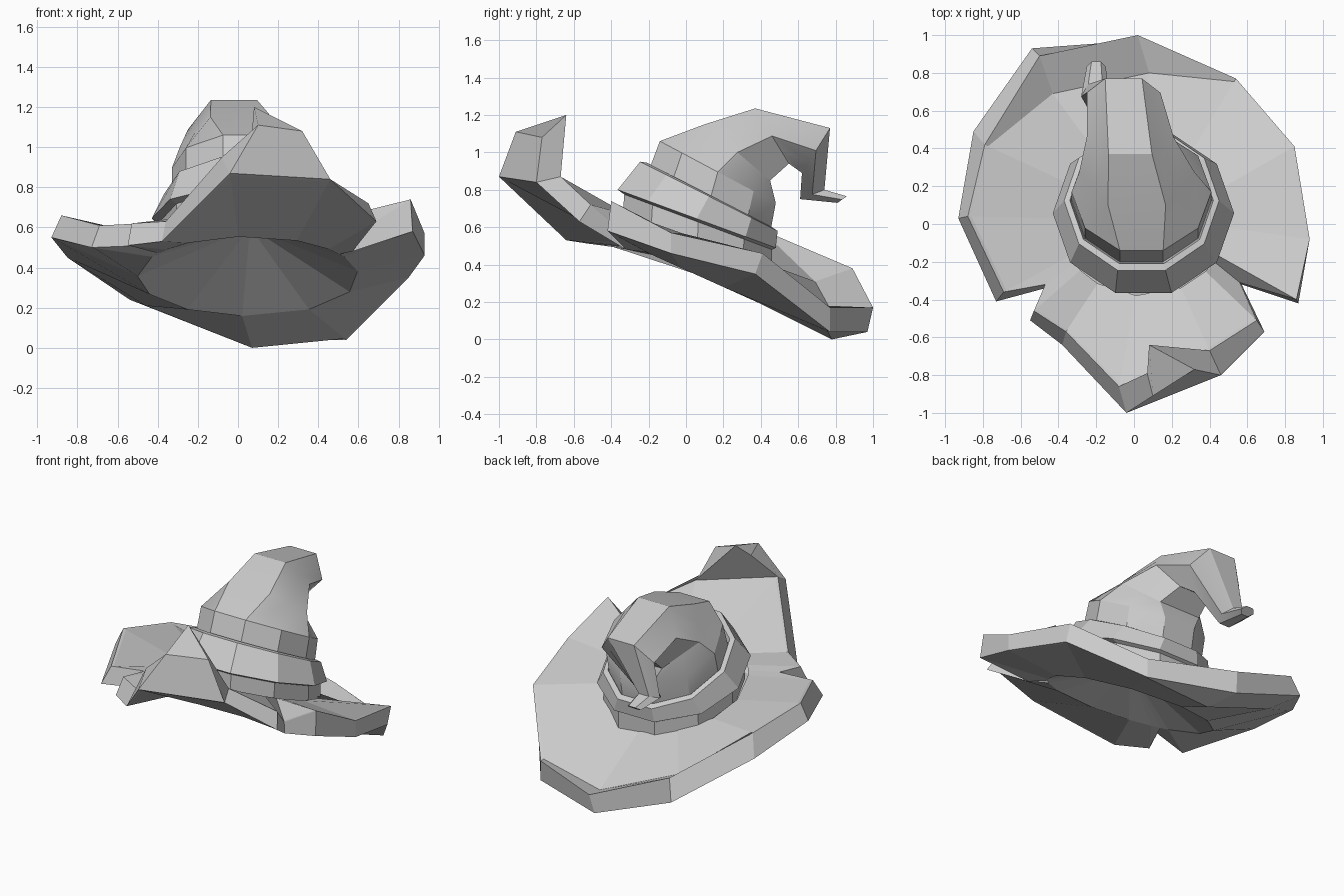
import bpy
import bmesh
import math
from mathutils import Vector

default_cube = bpy.data.objects.get("Cube")
if default_cube:
    bpy.data.objects.remove(default_cube, do_unlink=True)

grey = bpy.data.materials.new("plain grey")
grey.use_nodes = True
grey.diffuse_color = (0.6, 0.6, 0.6, 1)
grey.node_tree.nodes["Principled BSDF"].inputs["Base Color"].default_value = (0.6, 0.6, 0.6, 1)


def finish(name, bm, smooth_angle):
    """Turn a bmesh into a named, coloured object."""
    bmesh.ops.recalc_face_normals(bm, faces=bm.faces)
    mesh = bpy.data.meshes.new(name)
    bm.to_mesh(mesh)
    bm.free()
    mesh.materials.append(grey)
    obj = bpy.data.objects.new(name, mesh)
    bpy.context.collection.objects.link(obj)
    bpy.ops.object.select_all(action="DESELECT")
    obj.select_set(True)
    bpy.context.view_layer.objects.active = obj
    if smooth_angle:
        bpy.ops.object.shade_smooth_by_angle(angle=math.radians(smooth_angle))
    return obj


def bridge(bm, lower, upper, skip=()):
    """Join two closed loops of vertices with quads."""
    count = len(lower)
    for i in range(count):
        if i not in skip:
            j = (i + 1) % count
            bm.faces.new((lower[i], lower[j], upper[j], upper[i]))


# Brim: upper and lower rim corners, counter-clockwise from the back
rim = [
    ((0.02, 1.0, 0.17), (0.0, 0.97, 0.04)),
    ((-0.50, 0.89, 0.38), (-0.54, 0.93, 0.24)),
    ((-0.79, 0.42, 0.58), (-0.85, 0.49, 0.45)),
    ((-0.88, 0.04, 0.66), (-0.93, 0.03, 0.55)),
    ((-0.69, -0.36, 0.61), (-0.73, -0.41, 0.50)),
    ((-0.47, -0.32, 0.62), (-0.47, -0.34, 0.51)),
    ((-0.53, -0.46, 0.62), (-0.55, -0.51, 0.51)),
    ((-0.36, -0.57, 0.63), (-0.38, -0.64, 0.53)),
    ((-0.08, -0.86, 0.95), (-0.04, -1.0, 0.87)),
    ((0.40, -0.67, 0.87), (0.46, -0.80, 0.84)),
    ((0.65, -0.51, 0.72), (0.69, -0.57, 0.63)),
    ((0.56, -0.31, 0.55), (0.57, -0.32, 0.48)),
    ((0.86, -0.40, 0.74), (0.87, -0.42, 0.58)),
    ((0.93, -0.08, 0.57), (0.93, -0.08, 0.46)),
    ((0.85, 0.41, 0.46), (0.85, 0.37, 0.35)),
    ((0.54, 0.77, 0.17), (0.54, 0.77, 0.04)),
]
# Creases where the back edge turns upward
creases = {0: ((0.08, 0.80, 0.11), (0.07, 0.78, 0.0)),
           1: ((-0.43, 0.69, 0.31), (-0.46, 0.72, 0.21))}
CURL = 8


def base_point(corner, rx, ry, height, slope):
    """Point on the tilted oval under the crown, in line with a rim corner."""
    a = math.atan2(corner[1] - 0.03, corner[0] - 0.05)
    y = 0.03 + ry * math.sin(a)
    return Vector((0.05 + rx * math.cos(a), y, height - slope * y))


bm = bmesh.new()
edge_loops = []
for side, oval in enumerate(((0.45, 0.41, 0.56, 0.36), (0.55, 0.44, 0.37, 0.45))):
    outer, middle, inner = [], [], []
    for i, pair in enumerate(rim):
        corner = Vector(pair[side])
        base = base_point(pair[1], *oval)
        crease = creases[i][side] if i in creases else base.lerp(corner, 0.96)
        outer.append(bm.verts.new(corner))
        middle.append(bm.verts.new(crease))
        inner.append(bm.verts.new(base))
    bridge(bm, inner, middle)
    bridge(bm, middle, outer)
    edge_loops.append(outer)
    last_inner = inner
bridge(bm, edge_loops[1], edge_loops[0], skip=(CURL,))

# Hollow underneath the crown
apex = bm.verts.new((0.06, 0.03, 0.60))
for i, v in enumerate(last_inner):
    bm.faces.new((v, last_inner[(i + 1) % len(last_inner)], apex))

# Front flap that curls back over the brim
top, under = edge_loops
start = [under[CURL], under[CURL + 1], top[CURL + 1], top[CURL]]
end = [bm.verts.new(p) for p in ((0.10, -0.91, 1.11), (0.32, -0.77, 1.08),
                                 (0.08, -0.64, 1.20), (0.07, -0.79, 1.08))]
bridge(bm, start, end)
bm.faces.new(end)
finish("brim", bm, 0)


def polygon(sides):
    """Regular outline with a flat front edge, reaching 1 to the front."""
    angles = [2 * math.pi * (k + 0.5) / sides for k in range(sides)]
    stretch = 1 / math.cos(math.pi / sides)
    return [Vector((math.sin(a), math.cos(a) * stretch)) for a in angles]


# Ten-sided outline, and a six-sided one split to the same number of points
ten_sided = polygon(10)
corners = polygon(6)
six_sided = []
for k, corner in enumerate(corners):
    six_sided.append(corner)
    if k not in (2, 5):
        six_sided.append(corner.lerp(corners[k + 1], 0.5))


def loft(name, rings, smooth_angle):
    """Skin tilted rings: outline, front y and z, back y and z, right x, left x."""
    bm = bmesh.new()
    previous = None
    for outline, y0, z0, y1, z1, x0, x1 in rings:
        loop = [bm.verts.new(((x0 + x1) / 2 + (x1 - x0) / 2 * s,
                              (y0 + y1) / 2 + (y0 - y1) / 2 * c,
                              (z0 + z1) / 2 + (z0 - z1) / 2 * c))
                for s, c in outline]
        if previous:
            bridge(bm, previous, loop)
        previous = loop
    bm.faces.new(previous)
    return finish(name, bm, smooth_angle)


# Band: inset neck, sloping strip and a thin lip
loft("hat_band", [
    (ten_sided, -0.34, 0.64, 0.46, 0.34, -0.39, 0.48),
    (ten_sided, -0.33, 0.775, 0.46, 0.48, -0.39, 0.48),
    (ten_sided, -0.365, 0.80, 0.48, 0.49, -0.43, 0.53),
    (ten_sided, -0.245, 0.95, 0.49, 0.58, -0.37, 0.45),
    (ten_sided, -0.21, 0.945, 0.46, 0.60, -0.34, 0.42),
    (ten_sided, -0.20, 0.90, 0.44, 0.57, -0.33, 0.41),
], 0)

# Crown: bends backward and droops to a small hooked tip
loft("crown", [
    (ten_sided, -0.20, 0.90, 0.45, 0.57, -0.33, 0.41),
    (ten_sided, -0.14, 1.06, 0.48, 0.73, -0.33, 0.41),
    (six_sided, 0.10, 1.15, 0.45, 0.85, -0.29, 0.32),
    (six_sided, 0.37, 1.235, 0.55, 0.94, -0.25, 0.21),
    (six_sided, 0.77, 1.13, 0.62, 0.89, -0.25, 0.14),
    (six_sided, 0.74, 0.80, 0.61, 0.75, -0.28, -0.13),
    (six_sided, 0.86, 0.765, 0.81, 0.73, -0.25, -0.15),
], 25)
